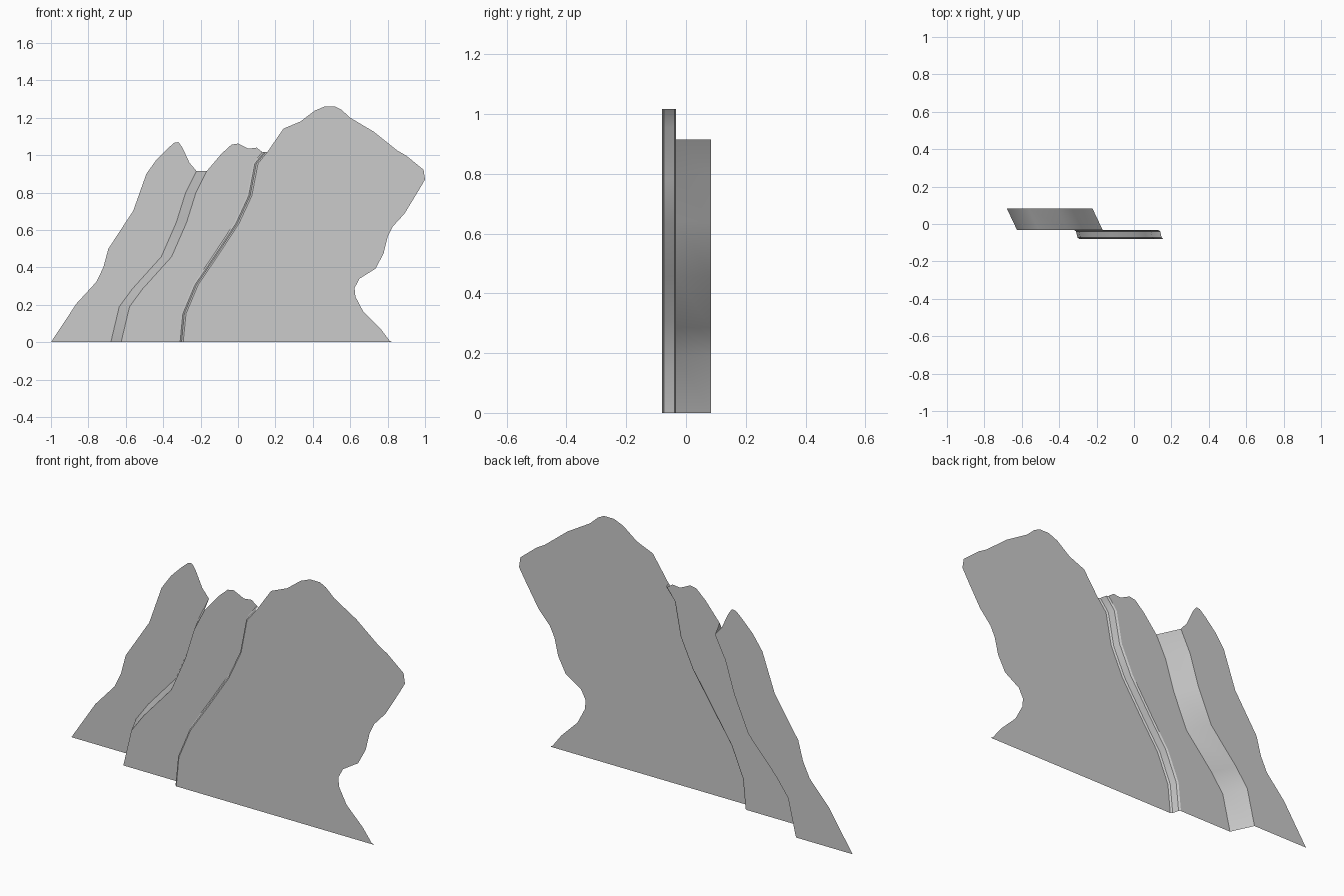
import bpy
import bmesh
from mathutils import Vector

default_cube = bpy.data.objects.get("Cube")
if default_cube:
    bpy.data.objects.remove(default_cube, do_unlink=True)

# One plain stone colour
stone = bpy.data.materials.new("grey stone")
stone.use_nodes = True
stone_colour = (.6, .6, .6, 1)
stone.diffuse_color = stone_colour
stone.node_tree.nodes["Principled BSDF"].inputs["Base Color"].default_value = stone_colour

# Depths of the three rock layers
BACK, MIDDLE, FRONT = .083, -.033, -.08


def finish_object(name, mesh_builder):
    """Turn a bmesh into a named object with the stone material."""
    mesh = bpy.data.meshes.new(name)
    mesh_builder.to_mesh(mesh)
    mesh_builder.free()
    mesh.materials.append(stone)
    rock = bpy.data.objects.new(name, mesh)
    bpy.context.collection.objects.link(rock)
    return rock


def shifted(seam, offset):
    """Move a seam line sideways."""
    return [(x + offset, z) for x, z in seam]


def make_sheet(name, outline, depth):
    """Flat sheet facing the front, bounded by an outline of (x, z) points."""
    builder = bmesh.new()
    corners = [builder.verts.new((x, depth, z)) for x, z in outline]
    face = builder.faces.new(corners)
    face.normal_update()
    if face.normal.dot(Vector((0, -1, 0))) < 0:
        face.normal_flip()
    bmesh.ops.triangulate(builder, faces=[face])
    return finish_object(name, builder)


def make_step(name, seam, profile):
    """Strip swept up a seam; the profile holds (sideways offset, depth) pairs."""
    builder = bmesh.new()
    columns = [[builder.verts.new((x, depth, z)) for x, z in shifted(seam, offset)]
               for offset, depth in profile]
    for left, right in zip(columns, columns[1:]):
        for low in range(len(seam) - 1):
            high = low + 1
            builder.faces.new((left[low], right[low], right[high], left[high]))
    rock = finish_object(name, builder)
    bpy.ops.object.select_all(action="DESELECT")
    rock.select_set(True)
    bpy.context.view_layer.objects.active = rock
    bpy.ops.object.shade_smooth_by_angle()
    return rock


# Seams between the layers, from the ground upwards
deep_seam = [(-.68, 0), (-.635, .19), (-.565, .285), (-.41, .457),
             (-.33, .64), (-.28, .8), (-.222, .915)]
shallow_seam = [(-.31, 0), (-.295, .152), (-.23, .307), (-.128, .457),
                (-.012, .634), (.057, .783), (.09, .955), (.14, 1.017)]

# Step profiles: a plain wide slope and a narrow one with eased corners
deep_profile = [(0, BACK), (.055, MIDDLE)]
shallow_profile = [(-.01, MIDDLE), (0, MIDDLE - .006),
                   (.008, FRONT + .007), (.017, FRONT)]

# Upper silhouettes, each continuing from the top of a seam
back_ridge = [(-.26, .96), (-.297, 1.04), (-.318, 1.07), (-.34, 1.067),
              (-.377, 1.035), (-.436, .976), (-.49, .9), (-.56, .703),
              (-.693, .5), (-.72, .4), (-.757, .323), (-.864, .206), (-1, 0)]
middle_ridge = [(-.088, 1.008), (-.035, 1.056), (0, 1.062), (.056, 1.035), (.1, 1.04)]
front_ridge = [(.243, 1.142), (.334, 1.18), (.41, 1.238), (.463, 1.26), (.52, 1.26),
               (.553, 1.243), (.6, 1.2), (.725, 1.126), (.853, 1.024), (.9, .997),
               (.992, .922), (1, .87), (.965, .81), (.89, .687), (.826, .617),
               (.8, .564), (.778, .473), (.735, .393), (.65, .34), (.623, .29),
               (.628, .243), (.67, .163), (.762, .072), (.81, .008), (.825, 0)]

# Edges where each sheet meets a step
deep_front_edge = shifted(deep_seam, deep_profile[-1][0])
shallow_back_edge = shifted(shallow_seam, shallow_profile[0][0])
shallow_front_edge = shifted(shallow_seam, shallow_profile[-1][0])

# Rock layers
make_sheet("back_rock_face", deep_seam + back_ridge, BACK)
make_sheet("middle_rock_face",
           deep_front_edge + middle_ridge + shallow_back_edge[::-1], MIDDLE)
make_sheet("front_rock_face", shallow_front_edge + front_ridge, FRONT)

# Steps joining the layers
make_step("deep_rock_step", deep_seam, deep_profile)
make_step("shallow_rock_step", shallow_seam, shallow_profile)
